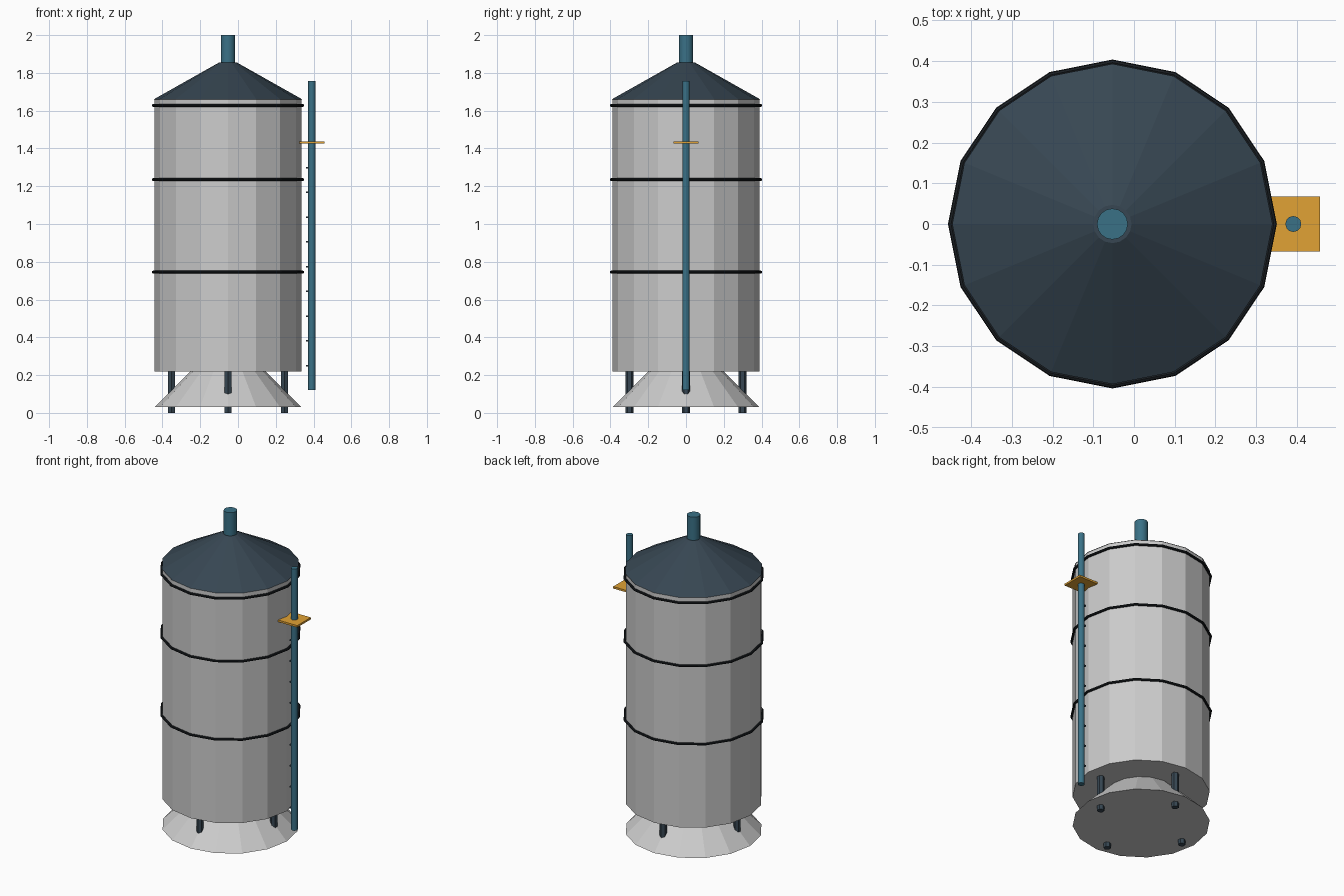
import bpy, bmesh
from math import cos, sin, pi
from mathutils import Matrix, Vector

if "Cube" in bpy.data.objects:
    bpy.data.objects.remove(bpy.data.objects["Cube"])

CX = -0.053   # tank axis


def mat(name, rgb):
    m = bpy.data.materials.new(name)
    m.diffuse_color = (*rgb, 1)
    m.use_nodes = True
    m.node_tree.nodes["Principled BSDF"].inputs["Base Color"].default_value = m.diffuse_color
    return m


SLATE = mat("slate", (0.038, 0.062, 0.085))
TEAL = mat("teal", (0.042, 0.165, 0.24))
AMBER = mat("amber", (0.75, 0.36, 0.035))
BLACK = mat("black", (0.01, 0.013, 0.016))


def finish(bm, name, material=None):
    me = bpy.data.meshes.new(name)
    bm.to_mesh(me)
    bm.free()
    ob = bpy.data.objects.new(name, me)
    bpy.context.collection.objects.link(ob)
    if material:
        me.materials.append(material)
    return ob


def frustum(name, x, y, z0, z1, r0, r1, sides, material=None, smooth=False):
    bm = bmesh.new()
    bmesh.ops.create_cone(bm, cap_ends=True, segments=sides, radius1=r0, radius2=r1,
                          depth=z1 - z0,
                          matrix=Matrix.Translation((x, y, (z0 + z1) / 2)))
    if smooth:
        for f in bm.faces:
            f.smooth = len(f.verts) == 4
    return finish(bm, name, material)


def hoop(name, z, major, minor, sides=16, tube=8):
    bm = bmesh.new()
    rings = []
    for i in range(sides):
        a = 2 * pi * i / sides
        rings.append([bm.verts.new((CX + (major + minor * cos(b)) * cos(a),
                                    (major + minor * cos(b)) * sin(a),
                                    z + minor * sin(b)))
                      for b in (2 * pi * j / tube for j in range(tube))])
    for i in range(sides):
        p, q = rings[i], rings[(i + 1) % sides]
        for j in range(tube):
            k = (j + 1) % tube
            bm.faces.new((p[j], q[j], q[k], p[k]))
    return finish(bm, name, BLACK)


# Tank body, conical skirt, roof and vent
frustum("tank_body", CX, 0, 0.22, 1.66, 0.39, 0.39, 16)
frustum("base_cone", CX, 0, 0.03, 0.22, 0.39, 0.2, 16)
frustum("roof", CX, 0, 1.66, 1.855, 0.393, 0.047, 16, SLATE)
frustum("roof_vent", CX, 0, 1.84, 2.0, 0.038, 0.038, 16, TEAL, True)

# Bands around the body
for i, z in enumerate((0.745, 1.235, 1.628)):
    hoop(f"band_{i + 1}", z, 0.396, 0.0075)

# Four legs on the axes
for i in range(4):
    a = i * pi / 2
    frustum(f"leg_{i + 1}", CX + 0.3 * cos(a), 0.3 * sin(a), 0, 0.23, 0.021, 0.021, 6, SLATE)

# Side pipe with platform and rungs
PX = 0.391
frustum("side_pipe", PX, 0, 0.12, 1.757, 0.0195, 0.0195, 12, TEAL, True)

bm = bmesh.new()
bmesh.ops.create_cube(bm, size=1, matrix=Matrix.Translation((PX, 0, 1.432))
                      @ Matrix.Diagonal((0.132, 0.134, 0.012, 1)))
finish(bm, "platform", AMBER)

bm = bmesh.new()
for i in range(9):
    bmesh.ops.create_cube(bm, size=1, matrix=Matrix.Translation((PX - 0.014, 0, 0.25 + 0.131 * i))
                          @ Matrix.Diagonal((0.034, 0.012, 0.008, 1)))
finish(bm, "rungs", SLATE)
